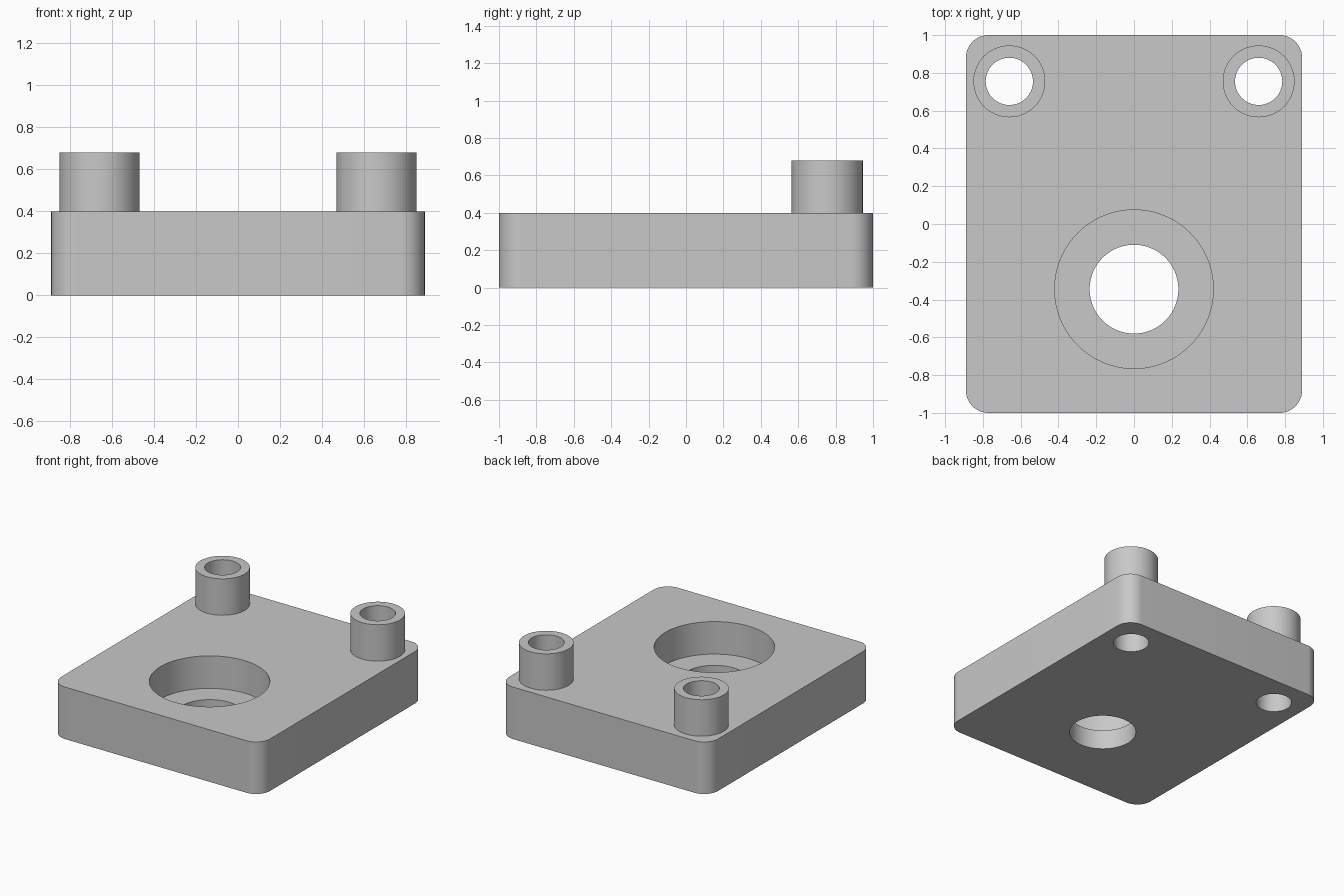
import bpy
import bmesh

if "Cube" in bpy.data.objects:
    bpy.data.objects.remove(bpy.data.objects["Cube"], do_unlink=True)

HALF_X, HALF_Y = 0.89, 1.0
PLATE_TOP, BOSS_TOP = 0.40, 0.68
BOSS_X, BOSS_Y = 0.66, 0.755
BORE_Y = -0.345
CLEAR = 0.1  # how far cutters reach past the surfaces

grey = bpy.data.materials.new("plain grey")
grey.use_nodes = True
grey.diffuse_color = (0.58, 0.58, 0.58, 1)
grey.node_tree.nodes["Principled BSDF"].inputs["Base Color"].default_value = grey.diffuse_color


def add_object(name, bm):
    mesh = bpy.data.meshes.new(name)
    bm.to_mesh(mesh)
    bm.free()
    mesh.materials.append(grey)
    obj = bpy.data.objects.new(name, mesh)
    bpy.context.collection.objects.link(obj)
    return obj


def cylinder(name, x, y, radius, bottom, top):
    bm = bmesh.new()
    bmesh.ops.create_cone(bm, cap_ends=True, segments=96, radius1=radius,
                          radius2=radius, depth=top - bottom)
    bmesh.ops.translate(bm, vec=(x, y, (top + bottom) / 2), verts=bm.verts)
    return add_object(name, bm)


def combine(target, tool, operation):
    mod = target.modifiers.new(tool.name, "BOOLEAN")
    mod.operation = operation
    mod.solver = "EXACT"
    mod.object = tool
    bpy.context.view_layer.objects.active = target
    bpy.ops.object.modifier_apply(modifier=mod.name)
    bpy.data.objects.remove(tool, do_unlink=True)


# Plate with rounded vertical corners
bm = bmesh.new()
bmesh.ops.create_cube(bm, size=1)
bmesh.ops.scale(bm, vec=(2 * HALF_X, 2 * HALF_Y, PLATE_TOP), verts=bm.verts)
bmesh.ops.translate(bm, vec=(0, 0, PLATE_TOP / 2), verts=bm.verts)
uprights = [e for e in bm.edges if abs(e.verts[0].co.z - e.verts[1].co.z) > 0.1]
bmesh.ops.bevel(bm, geom=uprights, offset=0.12, segments=16, profile=0.5, affect="EDGES")
plate = add_object("mounting_plate", bm)

# Two hollow bosses, bored through the plate
for side in (-1, 1):
    x = side * BOSS_X
    combine(plate, cylinder("boss", x, BOSS_Y, 0.19, PLATE_TOP / 2, BOSS_TOP), "UNION")
    combine(plate, cylinder("boss_hole", x, BOSS_Y, 0.125, -CLEAR, BOSS_TOP + CLEAR), "DIFFERENCE")

# Counterbored large hole
combine(plate, cylinder("counterbore", 0, BORE_Y, 0.42, 0.15, PLATE_TOP + CLEAR), "DIFFERENCE")
combine(plate, cylinder("through_hole", 0, BORE_Y, 0.235, -CLEAR, PLATE_TOP), "DIFFERENCE")

# Smooth round walls, sharp rims
bpy.ops.object.select_all(action="DESELECT")
plate.select_set(True)
bpy.context.view_layer.objects.active = plate
bpy.ops.object.shade_smooth_by_angle()
